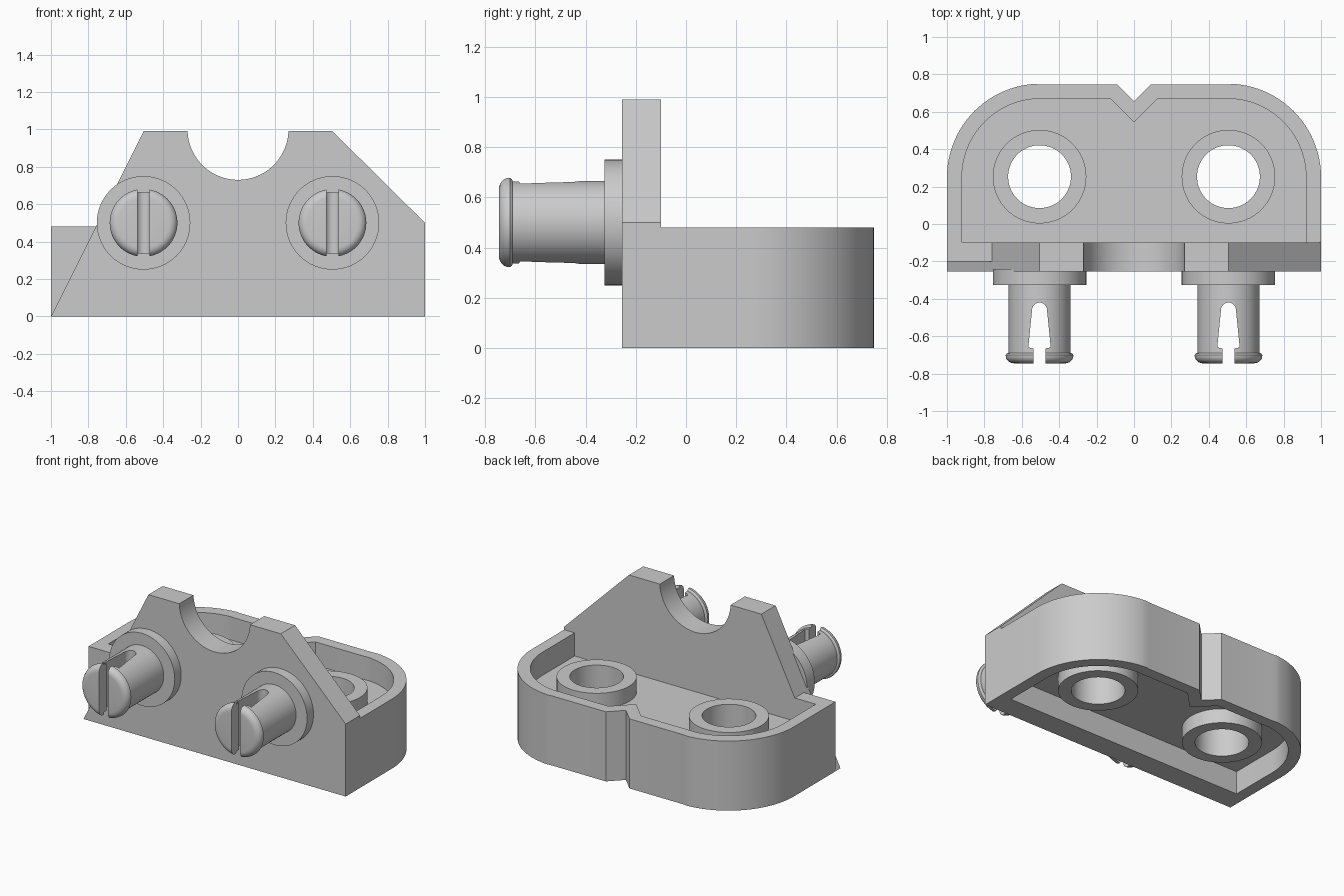
import bpy, bmesh
from math import sin, cos, pi, radians

if "Cube" in bpy.data.objects:
    bpy.data.objects.remove(bpy.data.objects["Cube"])


def finish(name, bm):
    bmesh.ops.recalc_face_normals(bm, faces=bm.faces)
    me = bpy.data.meshes.new(name)
    bm.to_mesh(me)
    bm.free()
    ob = bpy.data.objects.new(name, me)
    bpy.context.collection.objects.link(ob)
    return ob


def arc(cx, cy, r, a0, a1, n):
    return [(cx + r * cos(radians(a0 + (a1 - a0) * i / n)),
             cy + r * sin(radians(a0 + (a1 - a0) * i / n))) for i in range(n + 1)]


def prism(name, pts, lo, hi, upright=False):
    # Extrude a closed profile along z, or along y when upright
    bm = bmesh.new()
    place = (lambda p, h: (p[0], h, p[1])) if upright else (lambda p, h: (p[0], p[1], h))
    low = [bm.verts.new(place(p, lo)) for p in pts]
    top = [bm.verts.new(place(p, hi)) for p in pts]
    bm.faces.new(low)
    bm.faces.new(top)
    for i in range(len(pts)):
        j = (i + 1) % len(pts)
        bm.faces.new((low[i], low[j], top[j], top[i]))
    return finish(name, bm)


def disc(name, x, y, r, lo, hi):
    return prism(name, arc(x, y, r, 0, 360, 64)[:-1], lo, hi)


def combine(ob, other, operation):
    # Apply a boolean and discard the helper
    other.hide_render = True
    mod = ob.modifiers.new("bool", 'BOOLEAN')
    mod.operation, mod.object, mod.solver = operation, other, 'EXACT'
    bpy.context.view_layer.objects.active = ob
    bpy.ops.object.modifier_apply(modifier=mod.name)
    bpy.data.objects.remove(other, do_unlink=True)


def smooth(ob):
    bpy.ops.object.select_all(action='DESELECT')
    ob.select_set(True)
    bpy.context.view_layer.objects.active = ob
    bpy.ops.object.shade_smooth_by_angle(angle=radians(32))


def outline(half_x, back, front, radius, notch_w, notch_y):
    # Rounded footprint with a V notch in the back edge
    right = [(half_x, front)] + arc(0.5, 0.25, radius, 0, 90, 24)
    right[-1] = (0.5, back)
    right.append((notch_w, back))
    return right + [(0, notch_y)] + [(-x, y) for x, y in reversed(right)]


FRONT, PLATE_BACK = -0.255, -0.1

# Upright plate with sloped shoulders and a round saddle
profile = [(-1, 0), (1, 0), (1, 0.5), (0.505, 0.99)]
profile += arc(0, 1.0, 0.27, -2, -178, 40) + [(-0.505, 0.99)]
profile[4], profile[-2] = (0.27, 0.99), (-0.27, 0.99)
bracket = prism("bracket_body", profile, FRONT, PLATE_BACK, upright=True)

# Rounded base
combine(bracket, prism("base", outline(1, 0.745, -0.2, 0.5, 0.09, 0.655), 0, 0.48), 'UNION')

# Recesses above and below the floor
inner = outline(0.92, 0.667, PLATE_BACK, 0.42, 0.124, 0.543)
for lo, hi in ((0.32, 0.6), (-0.1, 0.16)):
    # the upper cutter stops at the plate's back face
    combine(bracket, prism("recess_cutter", inner, lo, hi), 'DIFFERENCE')

# Bosses and their through holes
for x in (-0.505, 0.505):
    combine(bracket, disc("boss", x, 0.253, 0.25, 0.06, 0.425), 'UNION')
    combine(bracket, disc("hole_cutter", x, 0.253, 0.168, -0.2, 0.7), 'DIFFERENCE')
smooth(bracket)

# Split snap pins: (radius, y) turned about the y axis
PIN = [(0, -0.24), (0.25, -0.24), (0.25, -0.325), (0.166, -0.325), (0.166, -0.69),
       (0.174, -0.692), (0.181, -0.7)]
PIN += [(0.136 + 0.045 * cos(a * pi / 12), -0.704 - 0.041 * sin(a * pi / 12)) for a in range(7)]
PIN += [(0, -0.745)]
SEG = 64


def turned(name, cx, cz):
    bm = bmesh.new()
    rings = []
    for r, y in PIN:
        n = SEG if r else 1
        rings.append([bm.verts.new((cx + r * cos(2 * pi * i / SEG), y,
                                    cz + r * sin(2 * pi * i / SEG))) for i in range(n)])
    for a, b in zip(rings, rings[1:]):
        for i in range(SEG):
            j = (i + 1) % SEG
            if len(a) == 1:
                bm.faces.new((a[0], b[i], b[j]))
            elif len(b) == 1:
                bm.faces.new((a[i], a[j], b[0]))
            else:
                bm.faces.new((a[i], a[j], b[j], b[i]))
    return finish(name, bm)


for side, x in (("left", -0.505), ("right", 0.505)):
    pin = turned(side + "_pin", x, 0.5)
    # Keyhole slot: narrow mouth, wide throat, rounded end
    half = [(0.033, -0.85), (0.033, -0.665), (0.06, -0.66)]
    slot = [(x + a, y) for a, y in half] + arc(x, -0.46, 0.04, 0, 180, 16)
    slot += [(x - a, y) for a, y in reversed(half)]
    combine(pin, prism("slot_cutter", slot, 0.2, 0.8), 'DIFFERENCE')
    smooth(pin)
